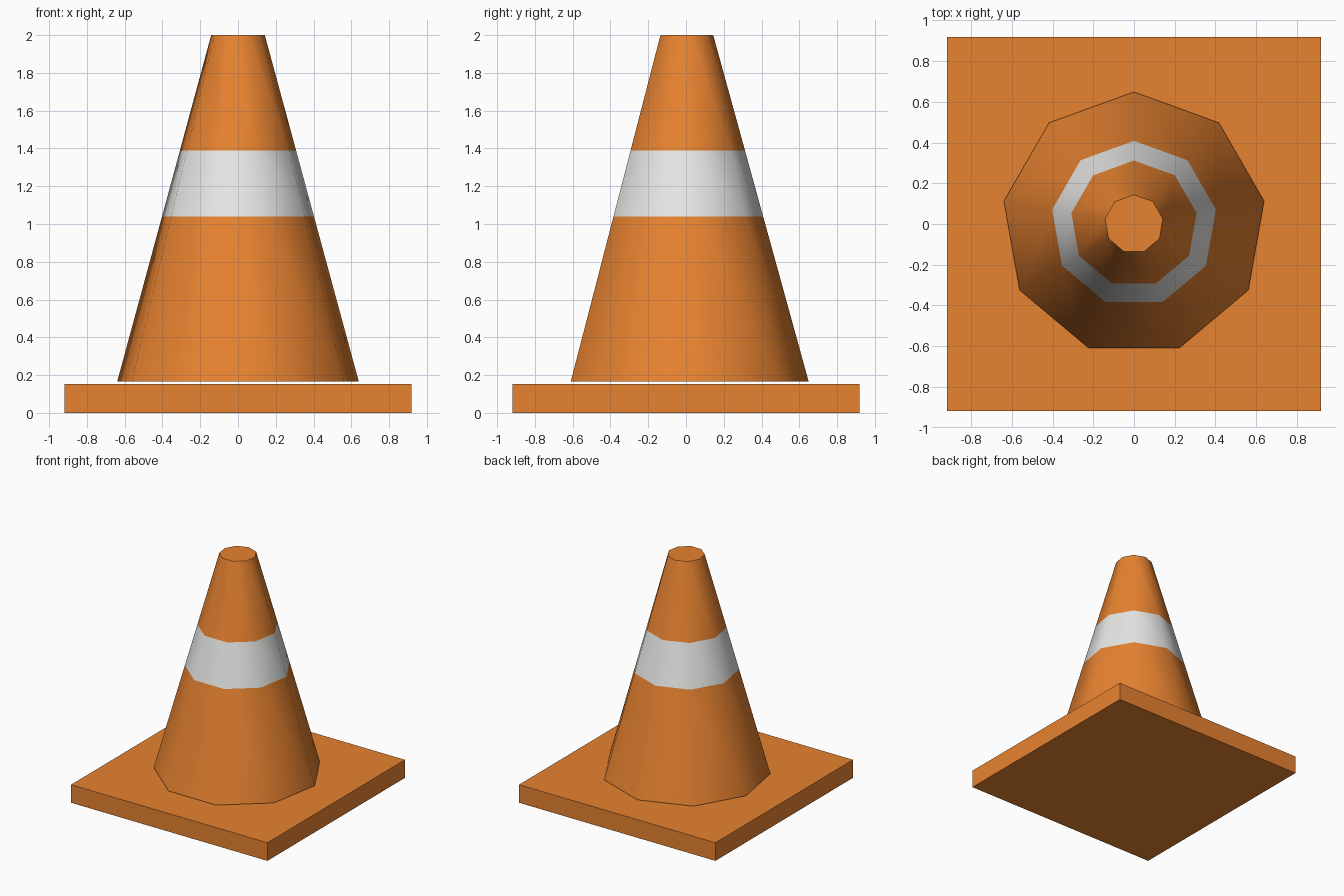
import bpy, bmesh, math

if "Cube" in bpy.data.objects:
    bpy.data.objects.remove(bpy.data.objects["Cube"])

SIDES = 9


def material(name, rgb):
    m = bpy.data.materials.new(name)
    m.diffuse_color = (*rgb, 1.0)
    m.use_nodes = True
    m.node_tree.nodes["Principled BSDF"].inputs["Base Color"].default_value = m.diffuse_color
    return m


orange = material("orange", (0.80, 0.225, 0.03))
white = material("white", (0.80, 0.80, 0.79))


def add_object(name, bm, mats):
    bmesh.ops.recalc_face_normals(bm, faces=bm.faces[:])
    mesh = bpy.data.meshes.new(name)
    bm.to_mesh(mesh)
    bm.free()
    for m in mats:
        mesh.materials.append(m)
    obj = bpy.data.objects.new(name, mesh)
    bpy.context.collection.objects.link(obj)
    return obj


# Square base slab
bm = bmesh.new()
bmesh.ops.create_cube(bm, size=1.0)
for v in bm.verts:
    v.co.x *= 1.836
    v.co.y *= 1.836
    v.co.z = (v.co.z + 0.5) * 0.153
add_object("base", bm, [orange])

# Nine-sided tapered cone body, cut by rings at the stripe edges
z0, z1, r0, r1 = 0.167, 2.0, 0.649, 0.144
bm = bmesh.new()
rings = []
for z in (z0, 1.04, 1.39, z1):
    r = r0 + (r1 - r0) * (z - z0) / (z1 - z0)
    rings.append([bm.verts.new((r * math.sin(2 * math.pi * i / SIDES),
                                r * math.cos(2 * math.pi * i / SIDES), z))
                  for i in range(SIDES)])
for level, (a, b) in enumerate(zip(rings, rings[1:])):
    for i in range(SIDES):
        j = (i + 1) % SIDES
        f = bm.faces.new((a[i], a[j], b[j], b[i]))
        f.smooth = True
        f.material_index = 1 if level == 1 else 0  # white stripe band

# Flat end caps with sharp rims
for ring in (rings[0], rings[-1]):
    cap = bm.faces.new(ring)
    for e in cap.edges:
        e.smooth = False
add_object("cone_body", bm, [orange, white])
